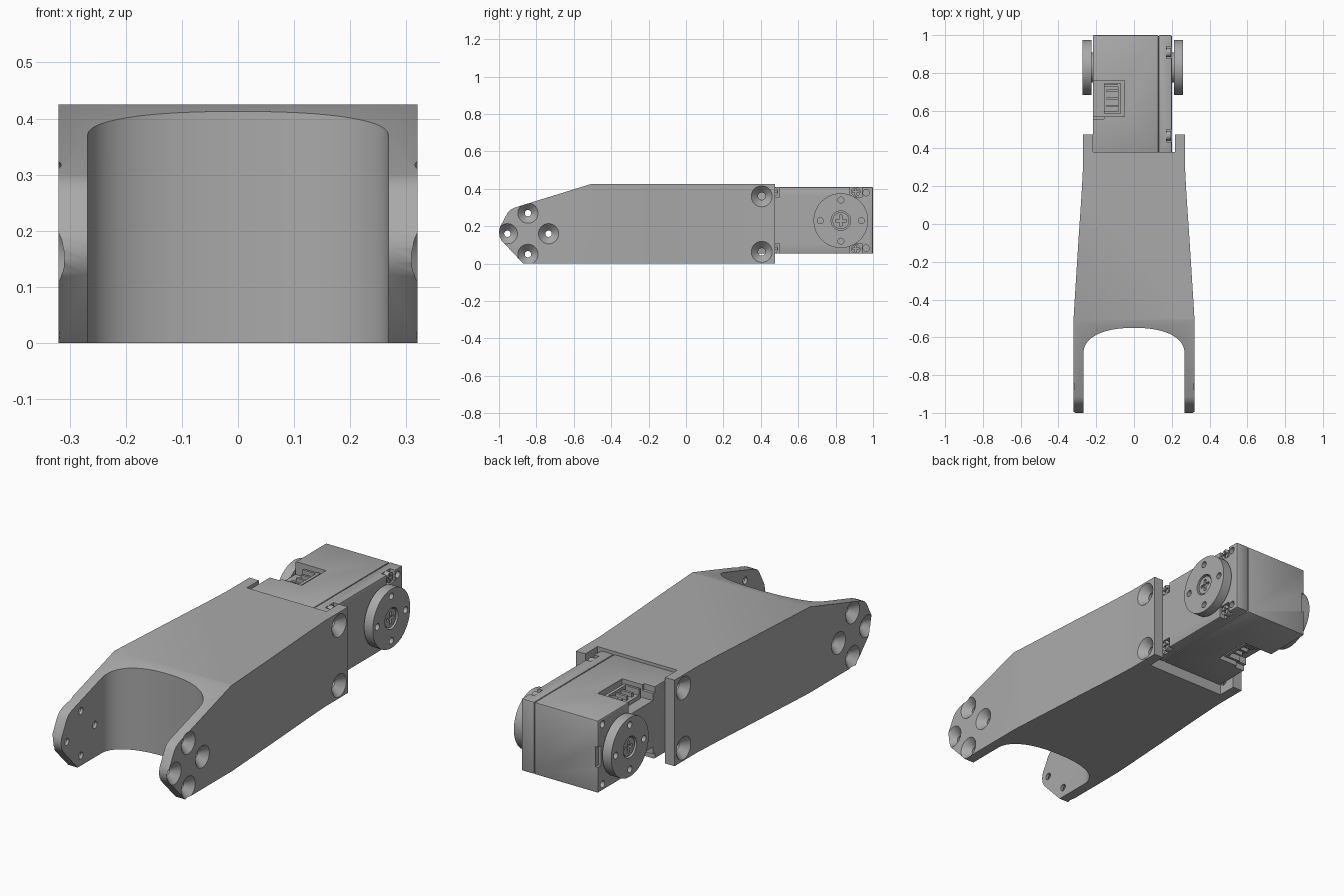
import bpy, bmesh, math
from mathutils import Matrix, Vector

cube = bpy.data.objects.get("Cube")
if cube:
    bpy.data.objects.remove(cube, do_unlink=True)

grey = bpy.data.materials.new("plain_grey")
grey.use_nodes = True
grey.diffuse_color = (0.4, 0.4, 0.4, 1)
grey.node_tree.nodes["Principled BSDF"].inputs["Base Color"].default_value = (0.4, 0.4, 0.4, 1)


def finish(name, bm):
    bmesh.ops.recalc_face_normals(bm, faces=bm.faces)
    mesh = bpy.data.meshes.new(name)
    bm.to_mesh(mesh)
    bm.free()
    mesh.materials.append(grey)
    obj = bpy.data.objects.new(name, mesh)
    bpy.context.collection.objects.link(obj)
    return obj


def prism(name, pts, axis, lo, hi):
    """Extrude a (y, z) profile along x or an (x, y) outline along z."""
    bm = bmesh.new()
    place = (lambda p: (lo, *p)) if axis == "x" else (lambda p: (*p, lo))
    face = bm.faces.new([bm.verts.new(place(p)) for p in pts])
    out = bmesh.ops.extrude_face_region(bm, geom=[face])
    step = Vector((hi - lo, 0, 0)) if axis == "x" else Vector((0, 0, hi - lo))
    bmesh.ops.translate(bm, vec=step, verts=[v for v in out["geom"] if isinstance(v, bmesh.types.BMVert)])
    return finish(name, bm)


def box(name, x, y, z, bevel=0):
    bm = bmesh.new()
    size = Matrix.Diagonal((x[1] - x[0], y[1] - y[0], z[1] - z[0], 1))
    mid = Matrix.Translation((sum(x) / 2, sum(y) / 2, sum(z) / 2))
    bmesh.ops.create_cube(bm, size=1, matrix=mid @ size)
    if bevel:
        bmesh.ops.bevel(bm, geom=bm.edges[:], offset=bevel, segments=2, profile=0.5, affect="EDGES")
    return finish(name, bm)


def rod(name, x0, x1, y, z, r0, r1=None, sides=32):
    """Cylinder or cone along x, radius r0 at x0 and r1 at x1."""
    bm = bmesh.new()
    turn = Matrix.Translation(((x0 + x1) / 2, y, z)) @ Matrix.Rotation(math.pi / 2, 4, "Y")
    bmesh.ops.create_cone(bm, cap_ends=True, segments=sides, radius1=r0,
                          radius2=r0 if r1 is None else r1, depth=x1 - x0, matrix=turn)
    return finish(name, bm)


def boolean(obj, tool, op="DIFFERENCE"):
    mod = obj.modifiers.new("cut", "BOOLEAN")
    mod.operation, mod.solver, mod.object = op, "EXACT", tool
    mesh = bpy.data.meshes.new_from_object(obj.evaluated_get(bpy.context.evaluated_depsgraph_get()))
    obj.modifiers.clear()
    obj.data = mesh
    bpy.data.objects.remove(tool, do_unlink=True)


def countersink(obj, side, face, y, z, r, hole):
    a, b = face + 0.002, face - 0.038
    if side > 0:
        boolean(obj, rod("cutter", b, a, y, z, hole, r))
    else:
        boolean(obj, rod("cutter", -a, -b, y, z, r, hole))
    boolean(obj, rod("cutter", *sorted((side * (face - 0.08), side * (face - 0.03))), y, z, hole))


# Arm: tapered plan outline trimmed by the side profile
half = [(0.32, -1.02), (0.32, -0.5), (0.312, -0.37), (0.295, -0.1), (0.278, 0.15), (0.27, 0.3),
        (0.27, 0.475), (0.218, 0.475), (0.218, 0.38)]
arm = prism("arm_bracket", half + [(-x, y) for x, y in reversed(half)], "z", -0.1, 0.6)
profile = [(-0.87, 0), (-0.985, 0.122), (-0.997, 0.145), (-1, 0.17), (-0.995, 0.195), (-0.955, 0.27),
           (-0.94, 0.288), (-0.915, 0.3), (-0.51, 0.425), (0.6, 0.425), (0.6, 0)]
boolean(arm, prism("cutter", profile, "x", -0.5, 0.5), "INTERSECT")

# Rounded fork opening at the front
opening = [(-0.268, -1.2)]
for i in range(41):
    t = math.pi * (1 - i / 40)
    c, s = math.cos(t), math.sin(t)
    opening.append((math.copysign(0.268 * abs(c) ** 0.87, c), -0.69 + 0.14 * abs(s) ** 0.87))
opening.append((0.268, -1.2))
boolean(arm, prism("cutter", opening, "z", -0.2, 0.7))

# Countersunk screw holes in fork and tabs
for side in (1, -1):
    for dy, dz in ((0.11, 0), (-0.11, 0), (0, 0.11), (0, -0.11)):
        countersink(arm, side, 0.32, -0.845 + dy, 0.16 + dz, 0.056, 0.017)
    for z in (0.36, 0.063):
        countersink(arm, side, 0.27, 0.405, z, 0.058, 0.02)

# Servo housing in two shells with a fine seam between them
MID = 0.2315
case = box("servo_case", (-0.218, 0.129), (0.375, 1), (0.053, 0.41), 0.006)
cap = box("servo_cap", (0.131, 0.2), (0.375, 1), (0.053, 0.41), 0.006)
core = box("servo_core", (-0.05, 0.17), (0.39, 0.99), (0.06, 0.403))
boolean(case, box("cutter", (-0.25, -0.205), (0.975, 1.1), (0.18, 0.28)))

details = [arm, case, cap]
for up in (1, -1):
    # Cable sockets above and below
    def zr(a, b):
        return sorted((MID + up * a, MID + up * b))
    boolean(case, box("cutter", (-0.3, -0.05), (0.57, 0.76), zr(0.115, 0.3)))
    boolean(case, box("cutter", (-0.3, -0.16), (0.555, 0.6), zr(0.15, 0.3)))
    box("socket_shell", (-0.16, -0.08), (0.585, 0.745), zr(0.11, 0.135))
    box("socket_back", (-0.085, -0.07), (0.585, 0.745), zr(0.11, 0.165))
    for y in (0.59, 0.735):
        box("socket_wall", (-0.16, -0.08), (y - 0.006, y + 0.006), zr(0.11, 0.165))
    for y in (0.625, 0.665, 0.705):
        box("socket_pin", (-0.145, -0.08), (y - 0.006, y + 0.006), zr(0.13, 0.155))
    # Case screws sitting in corner notches
    for y in (0.468, 0.908):
        boolean(cap, box("cutter", (0.172, 0.3), (y - 0.033, y + 0.033), zr(0.125, 0.3)))
        z = MID + up * 0.153
        screw = rod("case_screw", 0.16, 0.196, y, z, 0.025, sides=24)
        boolean(screw, box("cutter", (0.185, 0.3), (y - 0.018, y + 0.018), (z - 0.004, z + 0.004)))
        boolean(screw, box("cutter", (0.185, 0.3), (y - 0.004, y + 0.004), (z - 0.018, z + 0.018)))
        details.append(screw)
    # Corner mounting holes
    boolean(cap, rod("cutter", 0.14, 0.3, 0.963, MID + up * 0.148, 0.017, sides=24))
    boolean(case, rod("cutter", -0.3, -0.16, 0.963, MID + up * 0.148, 0.017, sides=24))

# Output discs on both sides, each with a ring of holes and a centre screw
for side, inner, outer in ((1, 0.212, 0.26), (-1, 0.225, 0.273)):
    def xr(a, b):
        return sorted((side * a, side * b))
    y, z = 0.828, 0.23
    disc = rod("output_disc", *xr(inner, outer), y, z, 0.146, sides=64)
    for dy, dz in ((0.11, 0), (-0.11, 0), (0, 0.11), (0, -0.11)):
        boolean(disc, rod("cutter", *xr(inner - 0.02, outer + 0.02), y + dy, z + dz, 0.016, sides=24))
    boolean(disc, rod("cutter", *xr(outer - 0.025, outer + 0.02), y, z, 0.052))
    hub = rod("disc_hub", *xr(inner - 0.04, inner + 0.01), y, z, 0.08)
    head = rod("centre_screw", *xr(outer - 0.03, outer - 0.006), y, z, 0.045)
    boolean(head, box("cutter", xr(outer - 0.018, outer + 0.02), (y - 0.03, y + 0.03), (z - 0.007, z + 0.007)))
    boolean(head, box("cutter", xr(outer - 0.018, outer + 0.02), (y - 0.007, y + 0.007), (z - 0.03, z + 0.03)))
    details += [disc, hub, head]

# Smooth curved walls, keep edges crisp
bpy.ops.object.select_all(action="DESELECT")
for obj in details:
    obj.select_set(True)
bpy.context.view_layer.objects.active = arm
bpy.ops.object.shade_smooth_by_angle(angle=math.radians(25))
